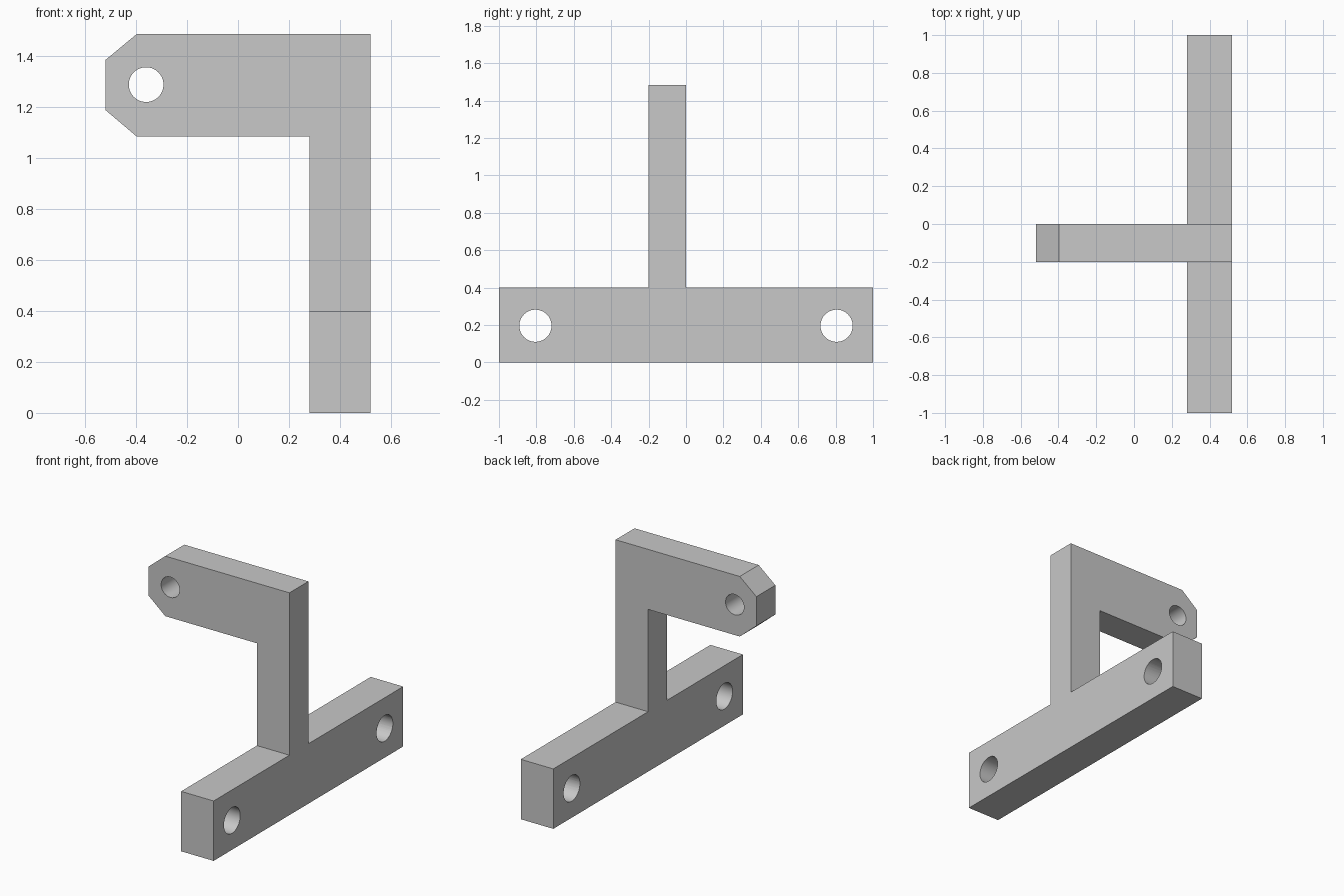
import bpy
import bmesh
import math
from mathutils import Vector

cube = bpy.data.objects.get("Cube")
if cube:
    bpy.data.objects.remove(cube, do_unlink=True)

grey = bpy.data.materials.new("light_grey")
grey.use_nodes = True
colour = (0.58, 0.58, 0.58, 1)
grey.diffuse_color = colour
grey.node_tree.nodes["Principled BSDF"].inputs["Base Color"].default_value = colour


def extrude_profile(name, points, depth):
    """Fill a closed outline and extrude it along a vector."""
    bm = bmesh.new()
    face = bm.faces.new([bm.verts.new(p) for p in points])
    result = bmesh.ops.extrude_face_region(bm, geom=[face])
    moved = [v for v in result["geom"] if isinstance(v, bmesh.types.BMVert)]
    bmesh.ops.translate(bm, verts=moved, vec=Vector(depth))
    bmesh.ops.recalc_face_normals(bm, faces=bm.faces[:])
    mesh = bpy.data.meshes.new(name)
    bm.to_mesh(mesh)
    bm.free()
    obj = bpy.data.objects.new(name, mesh)
    bpy.context.collection.objects.link(obj)
    mesh.materials.append(grey)
    return obj


def drill(obj, centre, radius, rotation):
    """Cut a round through-hole and discard the cutter."""
    bpy.ops.mesh.primitive_cylinder_add(vertices=64, radius=radius, depth=0.6,
                                        location=centre, rotation=rotation)
    cutter = bpy.context.object
    cutter.name = "hole_cutter"
    cutter.hide_render = True
    cutter.data.materials.append(grey)
    mod = obj.modifiers.new("hole", "BOOLEAN")
    mod.operation = "DIFFERENCE"
    mod.solver = "EXACT"
    mod.object = cutter
    bpy.ops.object.select_all(action="DESELECT")
    obj.select_set(True)
    bpy.context.view_layer.objects.active = obj
    bpy.ops.object.modifier_apply(modifier=mod.name)
    bpy.data.objects.remove(cutter, do_unlink=True)
    bpy.ops.object.shade_smooth_by_angle(angle=math.radians(30))


inner, outer, tip = 0.28, 0.52, -0.52
bar_top, arm_low, arm_top = 0.4, 1.083, 1.484

# Base bar with a mounting hole near each end
bar = extrude_profile("base_bar", [(inner, -1, 0), (outer, -1, 0),
                                   (outer, -1, bar_top), (inner, -1, bar_top)], (0, 2, 0))
for side in (-1, 1):
    drill(bar, (0.4, side * 0.805, 0.196), 0.086, (0, math.pi / 2, 0))

# Upright and arm in one plate, with a chamfered and drilled tip
outline = [(inner, bar_top), (outer, bar_top), (outer, arm_top), (-0.397, arm_top),
           (tip, 1.382), (tip, 1.187), (-0.397, arm_low), (inner, arm_low)]
bracket = extrude_profile("upright_arm", [(x, -0.2, z) for x, z in outline], (0, 0.2, 0))
drill(bracket, (-0.36, -0.1, 1.286), 0.068, (math.pi / 2, 0, 0))
